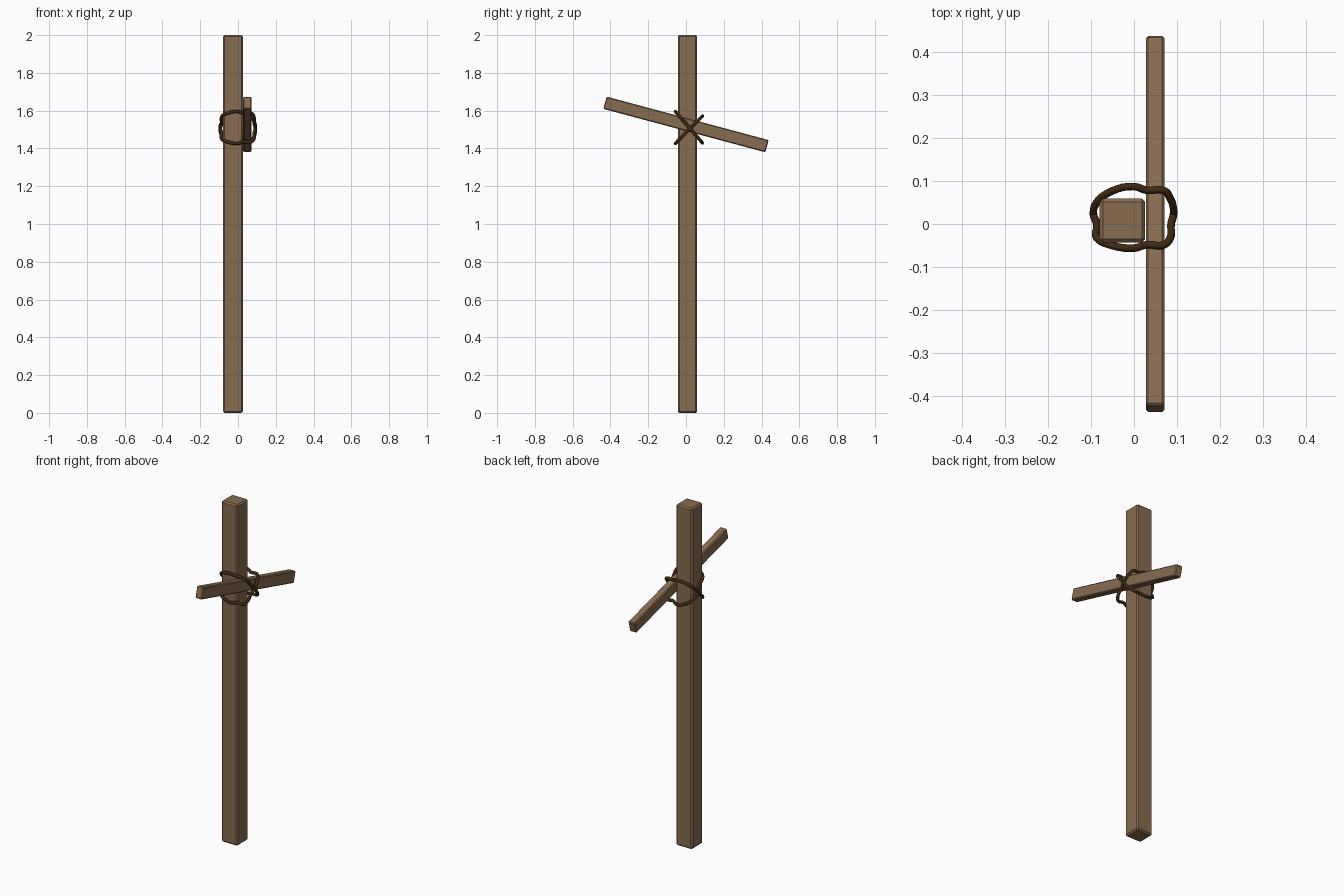
import bpy
import math

cube = bpy.data.objects.get("Cube")
if cube:
    bpy.data.objects.remove(cube, do_unlink=True)


def material(name, rgb):
    mat = bpy.data.materials.new(name)
    mat.use_nodes = True
    mat.diffuse_color = (*rgb, 1)
    mat.node_tree.nodes["Principled BSDF"].inputs["Base Color"].default_value = (*rgb, 1)
    return mat


wood = material("weathered wood", (0.25, 0.15, 0.08))
hemp = material("dark rope", (0.05, 0.022, 0.006))


def beam(name, size, center, tilt=0, bevel=0.008):
    bpy.ops.mesh.primitive_cube_add(size=1, location=center)
    obj = bpy.context.object
    obj.name = name
    obj.scale = size
    bpy.ops.object.transform_apply(location=False, rotation=False, scale=True)
    obj.rotation_euler.x = tilt
    mod = obj.modifiers.new("worn edges", "BEVEL")
    mod.width = bevel
    mod.segments = 1
    obj.data.materials.append(wood)
    return obj


# Upright post and the tilted bar fixed to its left side
beam("post", (0.106, 0.102, 2.0), (-0.027, 0.008, 1.0))
beam("crossbar", (0.043, 0.888, 0.067), (0.049, 0, 1.527), math.radians(-15), 0.005)

# Plan outline shared by both rope loops
outline = [(-0.094, 0.022), (-0.086, 0.0), (-0.086, -0.033), (-0.05, -0.05),
           (0, -0.056), (0.03, -0.048), (0.068, -0.049), (0.084, -0.033),
           (0.086, 0), (0.092, 0.025), (0.084, 0.06), (0.068, 0.078),
           (0.03, 0.078), (0, 0.087), (-0.05, 0.077), (-0.088, 0.048)]


def rope_loop(name, height, slope):
    curve = bpy.data.curves.new(name, "CURVE")
    curve.dimensions = "3D"
    curve.bevel_depth = 0.009
    curve.bevel_resolution = 2
    curve.resolution_u = 4
    spline = curve.splines.new("BEZIER")
    spline.bezier_points.add(len(outline) - 1)
    for point, (x, y) in zip(spline.bezier_points, outline):
        point.co = (x, y, height + slope * (y - 0.015))
        point.handle_left_type = point.handle_right_type = "AUTO"
    spline.use_cyclic_u = True
    curve.materials.append(hemp)
    obj = bpy.data.objects.new(name, curve)
    bpy.context.collection.objects.link(obj)


# Two loops crossing over the joint
rope_loop("rope_loop_falling", 1.513, -1.16)
rope_loop("rope_loop_rising", 1.499, 1.02)
